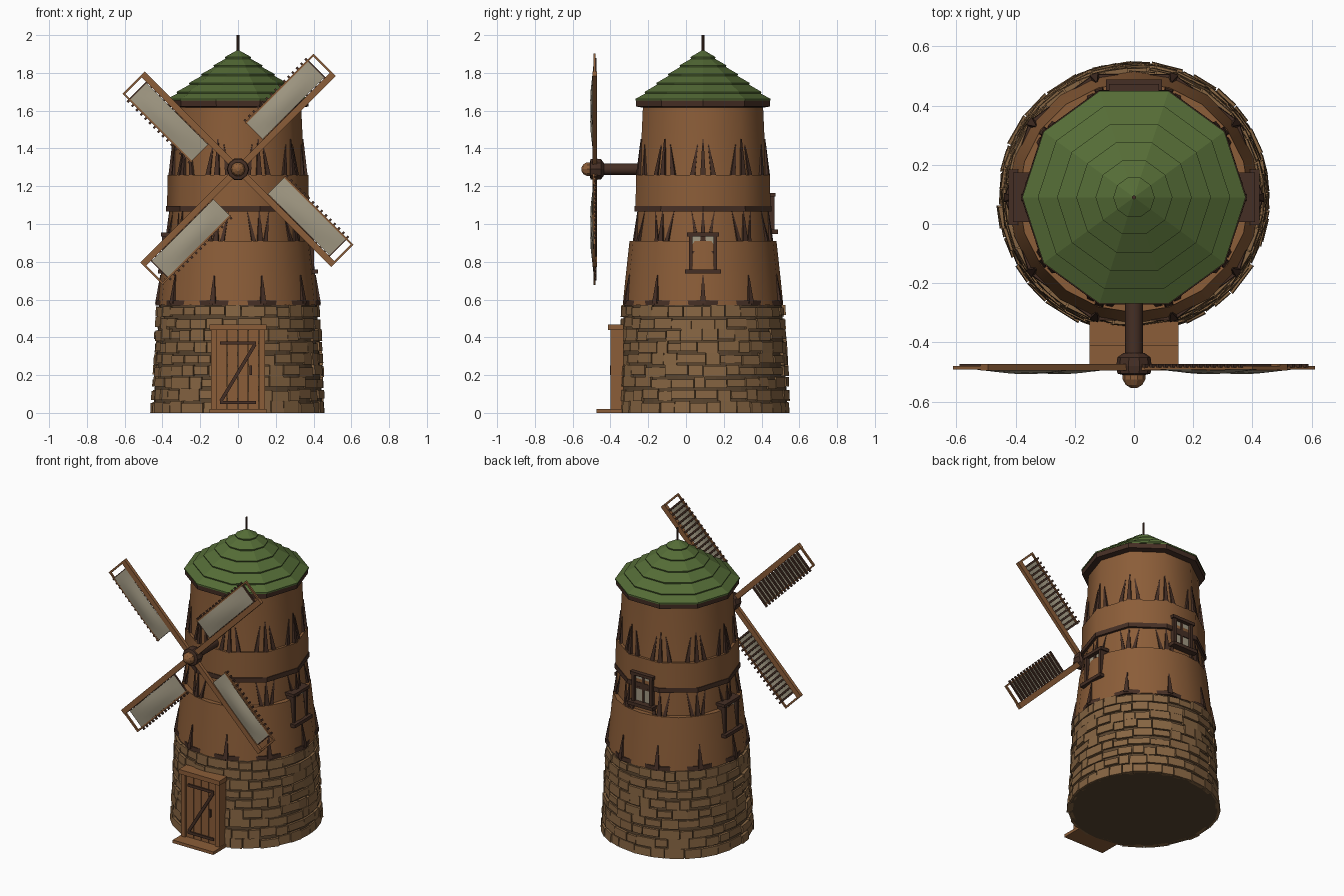
import bpy, bmesh, random
from math import sin, cos, pi, radians, tau
from mathutils import Matrix, Vector

if "Cube" in bpy.data.objects:
    bpy.data.objects.remove(bpy.data.objects["Cube"])

random.seed(4)
CY = 0.09           # tower axis in y
HUB_Z = 1.29


def material(name, col):
    m = bpy.data.materials.new(name)
    m.diffuse_color = (*col, 1)
    m.use_nodes = True
    m.node_tree.nodes["Principled BSDF"].inputs["Base Color"].default_value = m.diffuse_color
    return m


WOOD = material("wood", (0.26, 0.11, 0.04))
DARK = material("dark_timber", (0.06, 0.028, 0.018))
STONE = material("stone", (0.24, 0.13, 0.055))
MORTAR = material("mortar", (0.10, 0.058, 0.028))
GREEN = material("roof_green", (0.09, 0.15, 0.037))
CLOTH = material("sail_cloth", (0.36, 0.32, 0.23))
AXIS = Matrix.Translation((0, CY, 0))


def finish(name, bm, mat, smooth=False):
    bmesh.ops.recalc_face_normals(bm, faces=bm.faces[:])
    me = bpy.data.meshes.new(name)
    bm.to_mesh(me)
    bm.free()
    me.materials.append(mat)
    ob = bpy.data.objects.new(name, me)
    bpy.context.collection.objects.link(ob)
    if smooth:
        bpy.ops.object.select_all(action='DESELECT')
        ob.select_set(True)
        bpy.context.view_layer.objects.active = ob
        bpy.ops.object.shade_smooth_by_angle(angle=radians(40))
    return ob


def hexa(bm, pts):
    """Block from 4 bottom and 4 top points."""
    v = [bm.verts.new(p) for p in pts]
    for f in ((3, 2, 1, 0), (4, 5, 6, 7), (0, 1, 5, 4), (1, 2, 6, 5), (2, 3, 7, 6), (3, 0, 4, 7)):
        bm.faces.new([v[i] for i in f])


def box(bm, x, y, z, m=Matrix()):
    """Box from three (low, high) ranges."""
    hexa(bm, [m @ Vector((x[i], y[j], zz)) for zz in z for i, j in ((0, 0), (1, 0), (1, 1), (0, 1))])


def lathe(name, profile, n, mat, m=AXIS, smooth=False):
    """Turn (radius, height) points round z; both ends are capped."""
    bm = bmesh.new()
    rings = [[bm.verts.new(m @ Vector((r * cos(tau * i / n), r * sin(tau * i / n), z))) for i in range(n)]
             for r, z in profile]
    for a, b in zip(rings, rings[1:]):
        for i in range(n):
            j = (i + 1) % n
            bm.faces.new((a[i], a[j], b[j], b[i]))
    bm.faces.new(rings[0][::-1])
    bm.faces.new(rings[-1])
    return finish(name, bm, mat, smooth)


# Stone base: mortar core with uneven blocks
lathe("stone_core", [(0.448, 0), (0.418, 0.57)], 40, MORTAR)
bm = bmesh.new()
ROWS = 9
for row in range(ROWS):
    za, zb = 0.57 * row / ROWS, 0.57 * (row + 1) / ROWS
    a = random.uniform(0, 0.2)
    end = a + tau
    while a < end - 0.06:
        b = min(a + random.uniform(0.14, 0.30), end)
        if end - b < 0.1:
            b = end
        z0 = za + random.choice((0.0, 0.004, 0.012)) * (row > 0)
        z1 = zb - random.choice((0.0, 0.006, 0.012))
        out = random.uniform(0.006, 0.017)
        g = random.uniform(0.006, 0.014)
        pts = []
        for z in (z0, z1):
            r = 0.45 - 0.03 * z / 0.57
            for rr, t in ((r - 0.02, a), (r + out, a), (r + out, b - g), (r - 0.02, b - g)):
                pts.append((rr * cos(t), CY + rr * sin(t), z))
        hexa(bm, pts)
        a = b
finish("stone_blocks", bm, STONE)

# Wooden tower tiers
lathe("lower_wall", [(0.425, 0.57), (0.412, 0.70), (0.389, 0.91)], 20, WOOD, smooth=True)
lathe("middle_wall", [(0.375, 0.90), (0.363, 1.09)], 10, WOOD, smooth=True)
lathe("upper_wall", [(0.376, 1.09), (0.372, 1.26)], 10, WOOD, smooth=True)
lathe("top_wall", [(0.356, 1.25), (0.345, 1.4), (0.334, 1.63)], 10, WOOD, smooth=True)
lathe("lower_band", [(0.438, 0.568), (0.436, 0.595)], 10, DARK)
lathe("middle_band", [(0.381, 1.065), (0.38, 1.095)], 10, DARK)

# Timber posts and braces tapering into the wall
bm = bmesh.new()


def timber(deg, r0, r1, z0, z1, lean, w):
    def rad(r, d):
        return r * cos(pi / 10) / cos(radians(d % 36 - 18))
    pts = []
    for z, r, d, hw, o in ((z0, r0, deg, w, 0.012), (z1, r1, deg + lean, w * 0.2, 0.001)):
        ro = rad(r, d) + o
        mt = AXIS @ Matrix.Rotation(radians(d), 4, 'Z')
        pts += [mt @ Vector(p) for p in ((ro - 0.04, -hw, z), (ro, -hw, z), (ro, hw, z), (ro - 0.04, hw, z))]
    hexa(bm, pts)


for k in range(10):
    c = 36 * k
    timber(c, 0.427, 0.411, 0.58, 0.73, 0, 0.015)
    timber(c, 0.374, 0.363, 0.91, 1.07, 0, 0.015)
    timber(c, 0.356, 0.345, 1.26, 1.45, 0, 0.014)
    for s in (-1, 1):
        timber(c + 5 * s, 0.374, 0.363, 0.91, 1.07, 5 * s, 0.011)
        timber(c + 9 * s, 0.356, 0.345, 1.26, 1.42, -4 * s, 0.013)
finish("timber_braces", bm, DARK)

# Roof: eaves, stepped shingle courses, spire
lathe("roof_eaves", [(0.33, 1.615), (0.372, 1.622), (0.374, 1.656)], 10, DARK)
courses = [0.377, 0.325, 0.26, 0.195, 0.13, 0.07, 0.004]


def slope(r):
    return 1.653 + 0.272 * (1 - r / 0.377)


prof = [(0.377, 1.653)]
for r0, r1 in zip(courses, courses[1:]):
    prof += [(r0, slope(r0) + 0.009), (r1 - 0.003, slope(r1))]
lathe("roof", prof, 10, GREEN)
lathe("roof_spire", [(0.007, 1.9), (0.007, 2.0)], 8, DARK)

# Door with frame, step and Z brace
bm = bmesh.new()
for s in (-1, 1):
    box(bm, sorted((s * 0.11, s * 0.142)), (-0.4, -0.33), (0.02, 0.44))
box(bm, (-0.15, 0.15), (-0.412, -0.33), (0.438, 0.468))
box(bm, (-0.15, 0.15), (-0.475, -0.33), (0, 0.02))
finish("door_frame", bm, WOOD)
bm = bmesh.new()
for i in range(4):
    box(bm, (-0.11 + i * 0.055, -0.057 + i * 0.055), (-0.387, -0.33), (0.02, 0.44))
finish("door_planks", bm, WOOD)
bm = bmesh.new()
for z in (0.055, 0.37):
    box(bm, (-0.095, 0.095), (-0.395, -0.38), (z - 0.009, z + 0.009))
tilt = Matrix.Translation((0, 0, 0.213)) @ Matrix.Rotation(-radians(59), 4, 'Y')
box(bm, (-0.175, 0.175), (-0.395, -0.38), (-0.009, 0.009), tilt)
box(bm, (0.062, 0.074), (-0.402, -0.38), (0.2, 0.25))
finish("door_brace_and_handle", bm, DARK)


# Windows: local x outward, y sideways
def window(name, deg, wall, z):
    m = AXIS @ Matrix.Rotation(radians(deg), 4, 'Z') @ Matrix.Translation((wall, 0, z))
    bm = bmesh.new()
    for s in (-1, 1):
        box(bm, (-0.04, 0.025), sorted((s * 0.055, s * 0.075)), (-0.1, 0.09), m)
    box(bm, (-0.04, 0.03), (-0.084, 0.084), (0.085, 0.105), m)
    box(bm, (-0.04, 0.045), (-0.094, 0.094), (-0.112, -0.09), m)
    box(bm, (-0.04, 0.01), (-0.007, 0.007), (-0.09, 0.09), m)
    box(bm, (-0.04, 0.01), (-0.06, 0.06), (-0.007, 0.007), m)
    finish(name + "_frame", bm, DARK)
    bm = bmesh.new()
    box(bm, (-0.03, 0.004), (-0.058, 0.058), (-0.092, 0.088), m)
    finish(name + "_pane", bm, CLOTH)


window("right_window", 0, 0.378, 0.85)
window("left_window", 180, 0.378, 0.85)
window("back_window", 90, 0.353, 1.06)

# Sail shaft and hub, turned round y
front = Matrix.Translation((0, 0, HUB_Z)) @ Matrix.Rotation(pi / 2, 4, 'X')
lathe("sail_shaft", [(0.03, 0.2), (0.03, 0.46)], 12, DARK, front, True)
lathe("sail_hub", [(0.035, 0.435), (0.056, 0.45), (0.06, 0.48), (0.056, 0.505), (0.036, 0.51)], 10, DARK, front)
lathe("hub_cap", [(0.038, 0.5), (0.038, 0.525), (0.028, 0.543), (0.01, 0.554)], 10, WOOD, front)

# Four sails: local x along the arm, z across it
for k in range(4):
    m = Matrix.Translation((0, 0, HUB_Z)) @ Matrix.Rotation(-(pi / 4 + k * pi / 2), 4, 'Y')
    bm = bmesh.new()
    box(bm, (0.03, 0.715), (-0.495, -0.472), (-0.017, 0.017), m)
    box(bm, (0.2, 0.715), (-0.491, -0.479), (0.14, 0.15), m)
    box(bm, (0.703, 0.715), (-0.491, -0.479), (0, 0.15), m)
    finish(f"sail_arm_{k + 1}", bm, WOOD)
    bm = bmesh.new()
    for i in range(15):
        r = 0.21 + i * 0.0325
        box(bm, (r - 0.006, r + 0.006), (-0.484, -0.473), (-0.005, 0.163), m)
    finish(f"sail_rungs_{k + 1}", bm, DARK)
    bm = bmesh.new()
    bmesh.ops.create_grid(bm, x_segments=12, y_segments=4, size=1)
    for v in bm.verts:
        u, w = (v.co.x + 1) / 2, (v.co.y + 1) / 2
        v.co = m @ Vector((0.205 + 0.46 * u, -0.489 - 0.018 * sin(pi * u) * (0.3 + 0.7 * sin(pi * w)),
                           0.02 + 0.12 * w))
    finish(f"sail_cloth_{k + 1}", bm, CLOTH, True)
